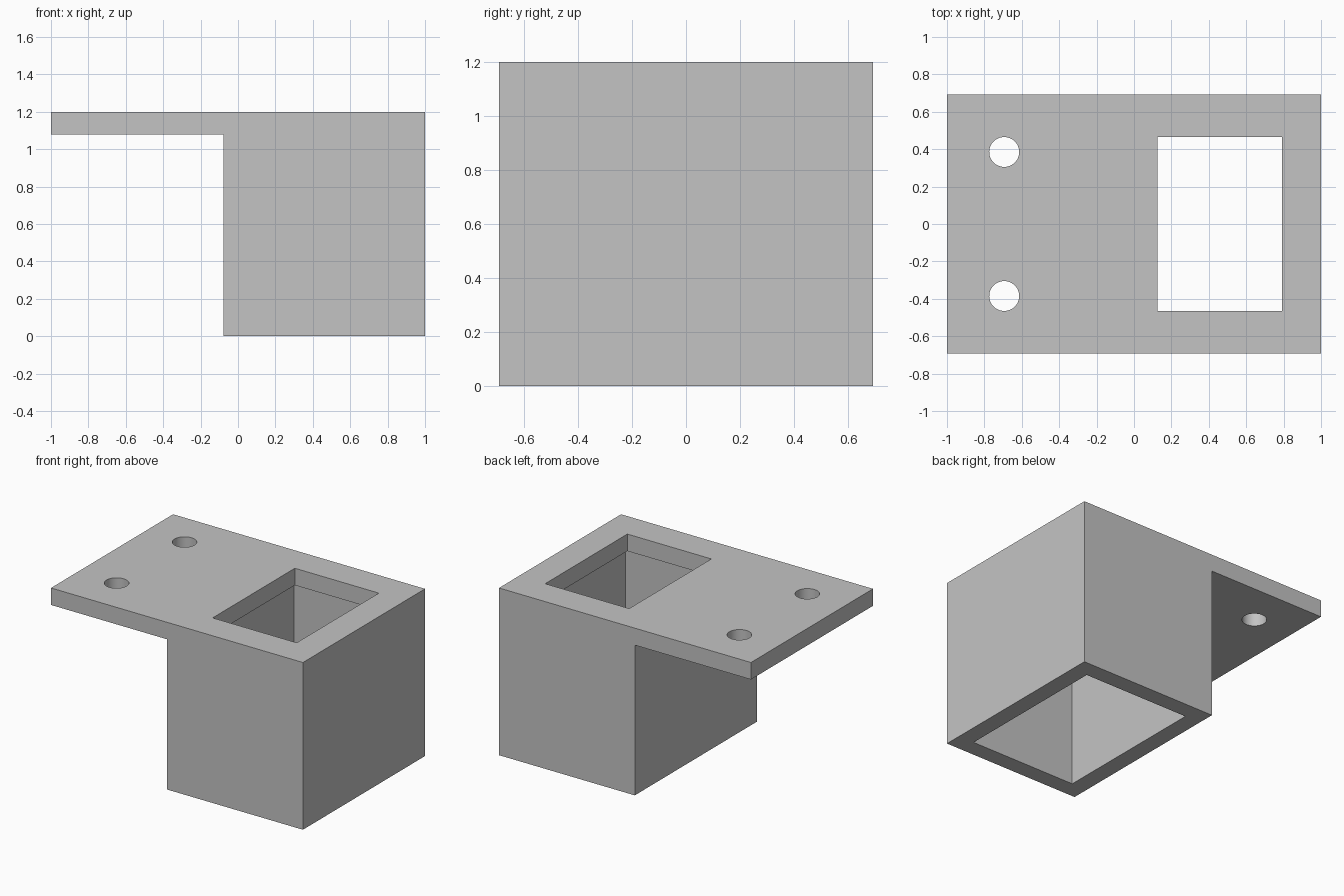
import bpy, bmesh
from mathutils import Matrix

if "Cube" in bpy.data.objects:
    bpy.data.objects.remove(bpy.data.objects["Cube"], do_unlink=True)

HALF_Y, TOP, PLATE = 0.692, 1.2, 0.122
UNDER = TOP - PLATE
TUBE_LEFT, WALL = -0.078, 0.122

grey = bpy.data.materials.new("plain grey")
grey.use_nodes = True
colour = (0.55, 0.55, 0.55, 1)
grey.diffuse_color = colour
grey.node_tree.nodes["Principled BSDF"].inputs["Base Color"].default_value = colour


def finish(name, bm):
    mesh = bpy.data.meshes.new(name)
    bm.to_mesh(mesh)
    bm.free()
    mesh.materials.append(grey)
    obj = bpy.data.objects.new(name, mesh)
    bpy.context.collection.objects.link(obj)
    return obj


def box(name, x, y, z):
    bm = bmesh.new()
    size = Matrix.Diagonal((x[1] - x[0], y[1] - y[0], z[1] - z[0], 1))
    centre = Matrix.Translation([sum(r) / 2 for r in (x, y, z)])
    bmesh.ops.create_cube(bm, size=1, matrix=centre @ size)
    return finish(name, bm)


def cut(target, cutter):
    mod = target.modifiers.new(cutter.name, "BOOLEAN")
    mod.operation = "DIFFERENCE"
    mod.solver = "EXACT"
    mod.object = cutter
    bpy.context.view_layer.objects.active = target
    bpy.ops.object.modifier_apply(modifier=mod.name)
    bpy.data.objects.remove(cutter, do_unlink=True)


# Solid L-shaped bracket body, extruded from its side profile
bm = bmesh.new()
profile = [(-1, UNDER), (TUBE_LEFT, UNDER), (TUBE_LEFT, 0), (1, 0), (1, TOP), (-1, TOP)]
face = bm.faces.new([bm.verts.new((x, -HALF_Y, z)) for x, z in profile])
extruded = bmesh.ops.extrude_face_region(bm, geom=[face])
bmesh.ops.translate(bm, vec=(0, 2 * HALF_Y, 0),
                    verts=[v for v in extruded["geom"] if isinstance(v, bmesh.types.BMVert)])
bmesh.ops.recalc_face_normals(bm, faces=bm.faces)
bracket = finish("bracket_body", bm)

# Wide cavity open at the bottom, then the narrower window through the plate
inner_y = HALF_Y - WALL
cut(bracket, box("cavity", (TUBE_LEFT + WALL, 1 - WALL), (-inner_y, inner_y), (-0.1, UNDER)))
cut(bracket, box("window", (0.125, 0.792), (-0.466, 0.466), (UNDER - 0.1, TOP + 0.1)))

# Two screw holes in the flange
for side in (-1, 1):
    bm = bmesh.new()
    bmesh.ops.create_cone(bm, cap_ends=True, segments=48, radius1=0.08, radius2=0.08,
                          depth=0.5, matrix=Matrix.Translation((-0.694, side * 0.385, TOP)))
    cut(bracket, finish("screw_hole", bm))

# Smooth hole walls, sharp edges elsewhere
bpy.ops.object.select_all(action="DESELECT")
bracket.select_set(True)
bpy.context.view_layer.objects.active = bracket
bpy.ops.object.shade_smooth_by_angle(angle=0.5)
